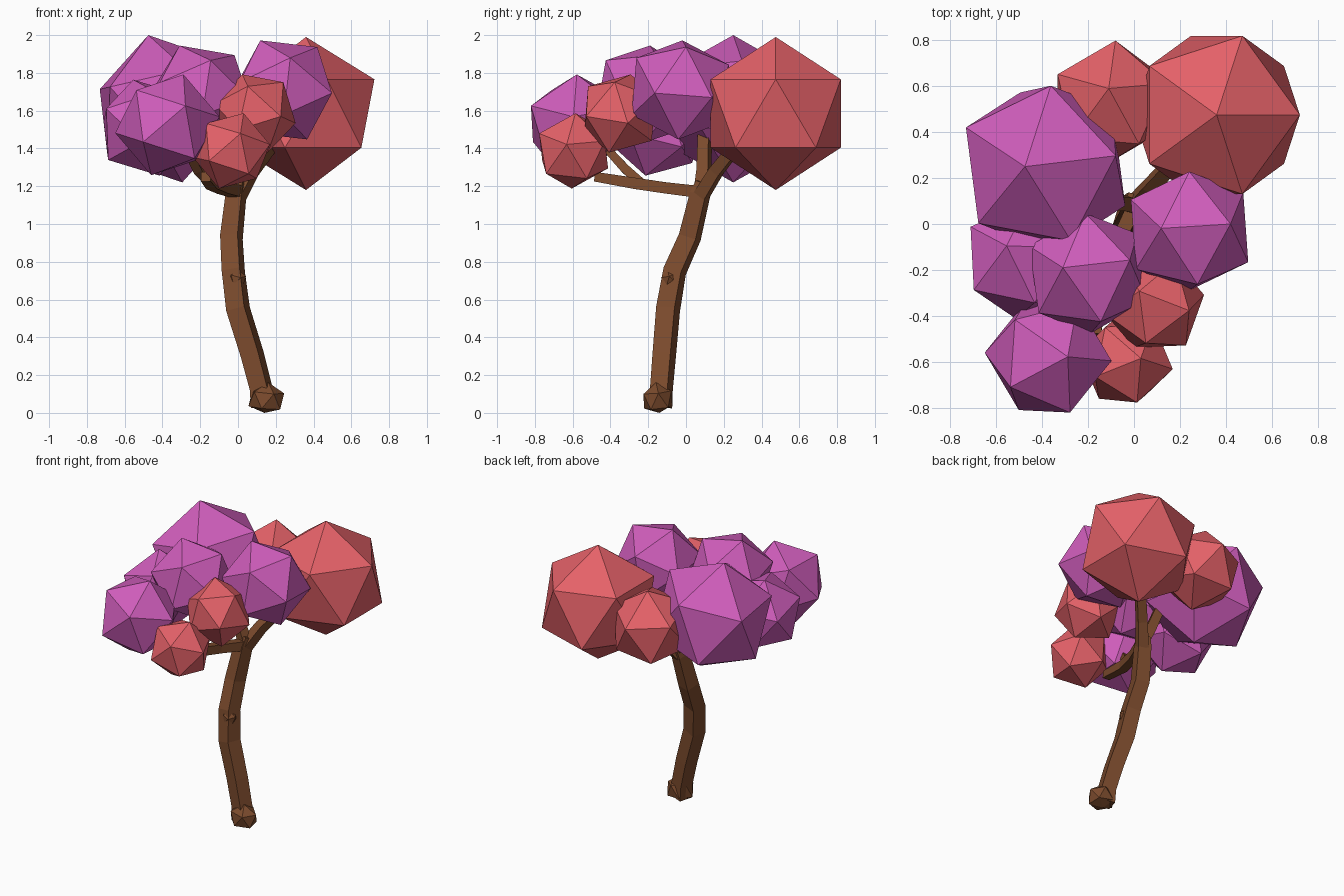
import bpy, bmesh, math
from mathutils import Vector, Matrix

if "Cube" in bpy.data.objects:
    bpy.data.objects.remove(bpy.data.objects["Cube"])


def material(name, color):
    m = bpy.data.materials.new(name)
    m.diffuse_color = (*color, 1)
    m.use_nodes = True
    m.node_tree.nodes["Principled BSDF"].inputs["Base Color"].default_value = m.diffuse_color
    return m


RED = material("red_leaves", (0.78, 0.12, 0.14))
PURPLE = material("purple_leaves", (0.63, 0.11, 0.50))
BARK = material("bark", (0.20, 0.07, 0.026))


def finish(name, bm, mat):
    bmesh.ops.recalc_face_normals(bm, faces=bm.faces)
    me = bpy.data.meshes.new(name)
    bm.to_mesh(me)
    bm.free()
    me.materials.append(mat)
    ob = bpy.data.objects.new(name, me)
    bpy.context.collection.objects.link(ob)
    return ob


def ball(name, mat, center, r, tip=(0, 0, 1), side=(0.894, 0, 0.447), scale=(1, 1, 1)):
    """Icosahedron turned so one corner points along tip and its neighbour along side."""
    z = Vector(tip).normalized()
    x = Vector(side)
    x = (x - z * x.dot(z)).normalized()
    rot = Matrix((x, z.cross(x), z)).transposed().to_4x4()
    bm = bmesh.new()
    bmesh.ops.create_icosphere(bm, subdivisions=1, radius=r,
                               matrix=Matrix.Translation(center) @ Matrix.Diagonal((*scale, 1)) @ rot)
    for v in bm.verts:
        v.co.z = max(v.co.z, 0)
    return finish(name, bm, mat)


def limb(name, path, ref=(0.95, -0.3, 0)):
    """Four-sided tapering tube through (x, y, z, corner radius) points."""
    bm = bmesh.new()
    pts = [Vector(p[:3]) for p in path]
    rings = []
    for i, p in enumerate(pts):
        t = (pts[min(i + 1, len(pts) - 1)] - pts[max(i - 1, 0)]).normalized()
        u = Vector(ref)
        u = (u - t * u.dot(t)).normalized()
        v = t.cross(u)
        rings.append([bm.verts.new(p + path[i][3] * (u * math.cos(a) + v * math.sin(a)))
                      for a in (math.pi / 4 + k * math.pi / 2 for k in range(4))])
    for a, b in zip(rings, rings[1:]):
        for k in range(4):
            bm.faces.new((a[k], a[(k + 1) % 4], b[(k + 1) % 4], b[k]))
    bm.faces.new(rings[0][::-1])
    bm.faces.new(rings[-1])
    return finish(name, bm, BARK)


# Trunk with root lump and knot
limb("trunk", [(0.13, -0.135, 0.03, 0.07), (0.122, -0.13, 0.13, 0.068),
               (0.075, -0.115, 0.31, 0.07), (0.0, -0.095, 0.55, 0.072),
               (-0.025, -0.06, 0.75, 0.07), (-0.035, 0.02, 0.93, 0.068),
               (-0.01, 0.075, 1.16, 0.062), (0.0, 0.095, 1.22, 0.05)])
ball("root_lump", BARK, (0.15, -0.15, 0.07), 0.092, (0.1, -0.1, 1), (1, 0.1, -0.1), (1.1, 0.95, 1))
ball("trunk_knot", BARK, (-0.005, -0.085, 0.71), 0.05, (0.2, -0.3, 1), (1, 0, 0))

# Branches
limb("back_branch", [(0, 0.08, 1.15, 0.05), (0.07, 0.16, 1.28, 0.045), (0.22, 0.32, 1.48, 0.04)])
limb("side_branch", [(0, 0.08, 1.17, 0.045), (-0.05, 0.095, 1.28, 0.045), (-0.13, 0.1, 1.47, 0.042)])
limb("front_branch", [(0, 0.07, 1.17, 0.045), (-0.08, -0.1, 1.19, 0.042),
                      (-0.14, -0.27, 1.215, 0.042), (-0.17, -0.48, 1.25, 0.036)], (1, 0, 0))
limb("front_twig", [(-0.13, -0.23, 1.21, 0.036), (-0.21, -0.32, 1.29, 0.034),
                    (-0.27, -0.42, 1.40, 0.03)], (1, 0, 0))

# Red leaf clumps
ball("red_clump_large", RED, (0.36, 0.475, 1.585), 0.405)
ball("red_clump_back", RED, (-0.1, 0.53, 1.56), 0.278, (-0.01, 0.06, 0.27), (-0.22, 0.118, 0.1))
ball("red_clump_front_upper", RED, (0.09, -0.35, 1.585), 0.225, (-0.07, 0.06, 0.215), (0.135, -0.02, 0.175))
ball("red_clump_front_lower", RED, (-0.035, -0.595, 1.387), 0.21, (0.065, 0.01, 0.2), (0.035, -0.19, 0.05))

# Purple leaf clumps
ball("purple_clump_large", PURPLE, (-0.385, 0.25, 1.61), 0.4, (-0.09, 0, 0.39), (-0.344, 0.17, 0.093))
ball("purple_clump_right", PURPLE, (0.242, -0.03, 1.71), 0.29, (-0.123, 0.011, 0.26), (0.173, 0.03, 0.23))
ball("purple_clump_middle", PURPLE, (-0.2, -0.215, 1.685), 0.283, (-0.11, 0.025, 0.26), (0.06, -0.22, 0.185))
ball("purple_clump_left", PURPLE, (-0.485, -0.155, 1.51), 0.27, (-0.07, 0.06, 0.255), (-0.22, 0.14, 0.05))
ball("purple_clump_front", PURPLE, (-0.374, -0.578, 1.525), 0.28, (0.085, 0, 0.265), (0.085, -0.24, 0.07))
